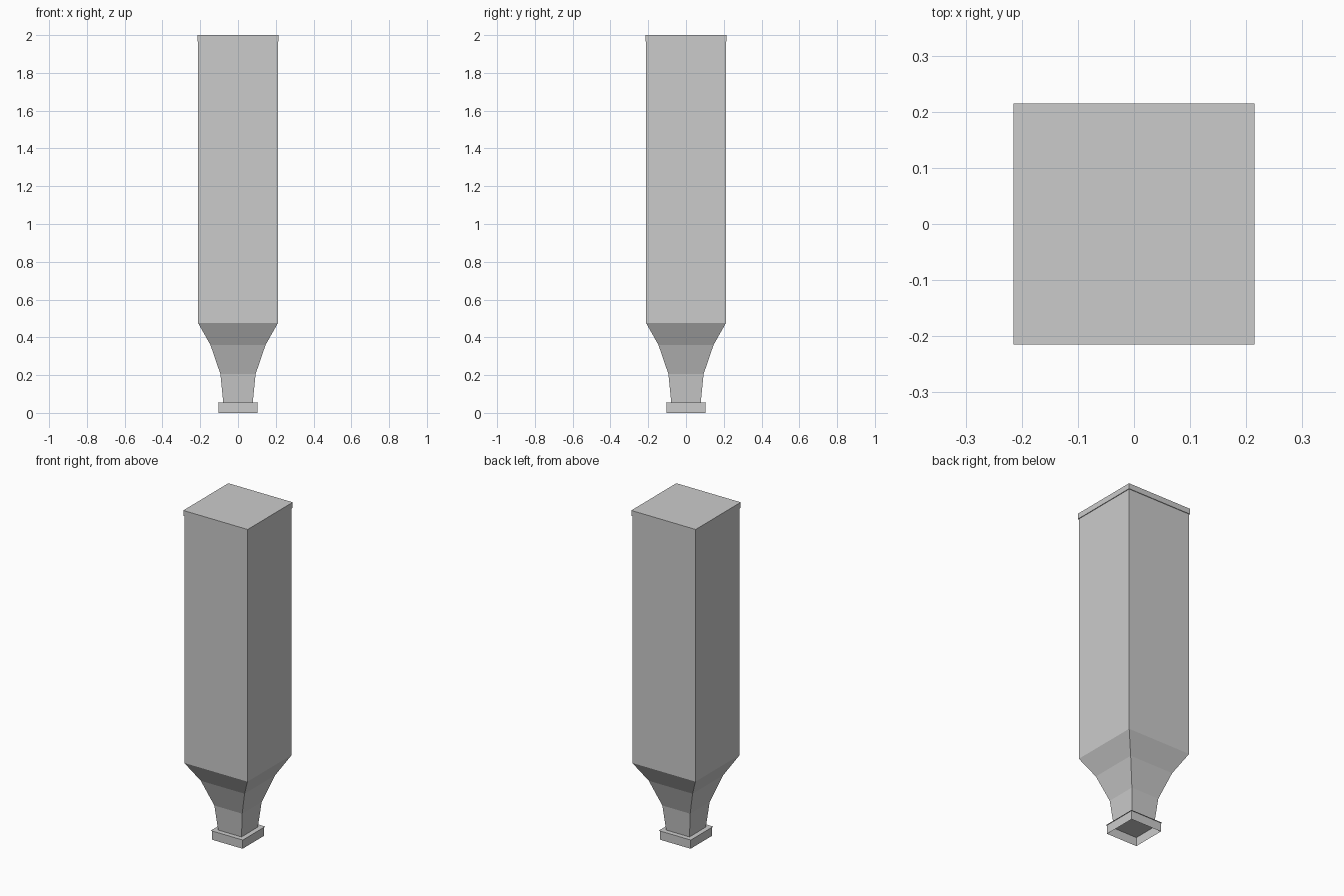
import bpy
import bmesh

default = bpy.data.objects.get("Cube")
if default:
    bpy.data.objects.remove(default, do_unlink=True)

# One plain grey for the whole model
GREY = (0.6, 0.6, 0.6, 1.0)
grey = bpy.data.materials.new("light_grey")
grey.use_nodes = True
grey.diffuse_color = GREY
grey.node_tree.nodes["Principled BSDF"].inputs["Base Color"].default_value = GREY


def square_loft(name, sections, cap_bottom=False, cap_top=False):
    """Join square sections, given as (half width, height), from bottom to top."""
    bm = bmesh.new()
    corners = [(-1, -1), (1, -1), (1, 1), (-1, 1)]
    rings = [[bm.verts.new((x * half, y * half, z)) for x, y in corners]
             for half, z in sections]
    for low, high in zip(rings, rings[1:]):
        for i in range(4):
            j = (i + 1) % 4
            bm.faces.new((low[i], low[j], high[j], high[i]))
    if cap_bottom:
        bm.faces.new(rings[0][::-1])
    if cap_top:
        bm.faces.new(rings[-1])
    mesh = bpy.data.meshes.new(name)
    bm.to_mesh(mesh)
    bm.free()
    mesh.materials.append(grey)
    obj = bpy.data.objects.new(name, mesh)
    bpy.context.collection.objects.link(obj)
    return obj


BASE_TOP = 0.055
SHOULDER = 0.475
LID_BOTTOM = 1.967

# Thin-walled foot, open underneath
square_loft("foot_walls", [(0.103, 0), (0.103, BASE_TOP)])

# Flat plate closing the foot, with a slight overhang
square_loft("foot_plate", [(0.107, BASE_TOP - 0.002), (0.107, BASE_TOP)], True, True)

# Neck flaring out in three steps to the shoulder
square_loft("flared_neck", [(0.078, BASE_TOP), (0.093, 0.205),
                            (0.146, 0.36), (0.211, SHOULDER)])

# Tall straight shaft
square_loft("shaft", [(0.211, SHOULDER), (0.211, LID_BOTTOM)])

# Shallow lid, slightly wider than the shaft
square_loft("lid", [(0.215, LID_BOTTOM), (0.215, 2.0)], True, True)
